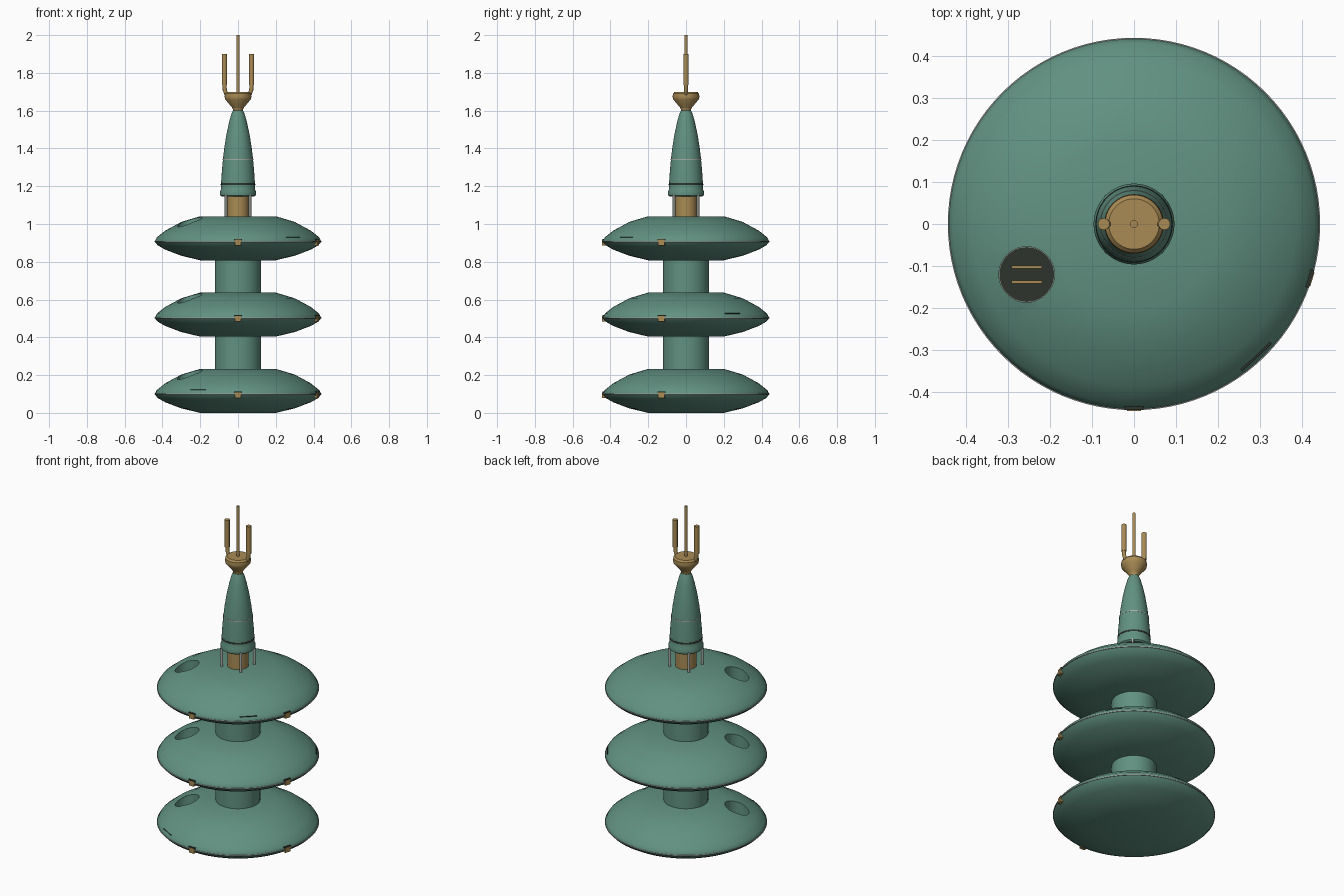
import bpy
import bmesh
from math import cos, sin, pi, radians, atan2
from mathutils import Vector, Matrix

cube = bpy.data.objects.get("Cube")
if cube:
    bpy.data.objects.remove(cube, do_unlink=True)


def material(name, rgb):
    m = bpy.data.materials.new(name)
    m.use_nodes = True
    m.diffuse_color = (*rgb, 1)
    m.node_tree.nodes["Principled BSDF"].inputs["Base Color"].default_value = (*rgb, 1)
    return m


GREEN = material("sea green paint", (0.12, 0.285, 0.22))
GOLD = material("aged brass", (0.40, 0.26, 0.09))
DARK = material("dark recess", (0.026, 0.034, 0.026))
GREY = material("pale steel", (0.40, 0.42, 0.39))


def finish(name, bm, mat):
    bmesh.ops.recalc_face_normals(bm, faces=bm.faces)
    mesh = bpy.data.meshes.new(name)
    bm.to_mesh(mesh)
    bm.free()
    mesh.materials.append(mat)
    ob = bpy.data.objects.new(name, mesh)
    bpy.context.collection.objects.link(ob)
    smooth(ob)
    return ob


def smooth(ob):
    bpy.ops.object.select_all(action="DESELECT")
    ob.select_set(True)
    bpy.context.view_layer.objects.active = ob
    bpy.ops.object.shade_smooth_by_angle(angle=radians(32))


def lathe(name, profile, mat, z=0, seg=64):
    """Closed solid of revolution from (radius, height) points."""
    bm = bmesh.new()
    rings = [[bm.verts.new((r * cos(2 * pi * i / seg), r * sin(2 * pi * i / seg), h + z))
              for i in range(seg)] for r, h in profile]
    for a, b in zip(rings, rings[1:]):
        for i in range(seg):
            j = (i + 1) % seg
            bm.faces.new((a[i], a[j], b[j], b[i]))
    bm.faces.new(rings[0])
    bm.faces.new(rings[-1])
    return finish(name, bm, mat)


def rod(name, start, end, r, mat, seg=20):
    start, end = Vector(start), Vector(end)
    d = end - start
    rot = Vector((0, 0, 1)).rotation_difference(d).to_matrix().to_4x4()
    bm = bmesh.new()
    bmesh.ops.create_cone(bm, cap_ends=True, segments=seg, radius1=r, radius2=r, depth=d.length,
                          matrix=Matrix.Translation((start + end) / 2) @ rot)
    return finish(name, bm, mat)


def box(name, centre, size, mat, angle=0, tilt=0):
    """Box whose local x points outward at the given angle."""
    bm = bmesh.new()
    bmesh.ops.create_cube(bm, size=1, matrix=Matrix.Translation(centre)
                          @ Matrix.Rotation(angle, 4, "Z") @ Matrix.Rotation(tilt, 4, "Y")
                          @ Matrix.Diagonal((*size, 1)))
    return finish(name, bm, mat)


# Three saucer decks with a recessed port, rim seam and latches
DECK = [(0.2, 0), (0.3, 0.024), (0.385, 0.056), (0.425, 0.079), (0.44, 0.097),
        (0.44, 0.101), (0.43, 0.121), (0.385, 0.157), (0.3, 0.203), (0.2, 0.233)]
STEP = 0.404
PORT = Vector((-0.255, -0.12, 0))
SLITS = [(-0.21, -0.37), (0.35, 0.245), (0.29, -0.315)]
for n, label in enumerate(("lower", "middle", "upper")):
    z = n * STEP
    deck = lathe(label + "_deck", DECK, GREEN, z, 96)
    floor = PORT + Vector((0, 0, z + 0.1))
    cutter = rod("port_cutter", floor, floor + Vector((0, 0, 0.3)), 0.066, GREEN, 40)
    cutter.hide_render = True
    cut = deck.modifiers.new("port", "BOOLEAN")
    cut.operation = "DIFFERENCE"
    cut.solver = "EXACT"
    cut.object = cutter
    bpy.context.view_layer.objects.active = deck
    bpy.ops.object.modifier_apply(modifier=cut.name)
    bpy.data.objects.remove(cutter, do_unlink=True)
    smooth(deck)

    rod(label + "_port_floor", floor, floor + Vector((0, 0, 0.004)), 0.065, DARK, 40)
    for dy in (0.018, -0.018):
        box(label + "_port_bar", floor + Vector((0, dy, 0.007)), (0.072, 0.007, 0.008), GOLD)

    lathe(label + "_rim_seam", [(0.43, 0.0965), (0.4425, 0.0965), (0.4425, 0.1015), (0.43, 0.1015)],
          GREY, z, 96)

    for a in (-pi / 2, atan2(-0.13, 0.42)):
        out = Vector((cos(a), sin(a), 0))
        box(label + "_latch", out * 0.435 + Vector((0, 0, z + 0.094)), (0.018, 0.034, 0.03), GOLD, a)
        box(label + "_latch_clip", out * 0.433 + Vector((0, 0, z + 0.109)), (0.018, 0.044, 0.008), DARK, a)

    sx, sy = SLITS[n]
    box(label + "_vent_slit", (sx, sy, z + 0.122), (0.006, 0.095, 0.003), DARK, atan2(sy, sx))

# Columns between the decks
for n, label in enumerate(("lower", "upper")):
    lathe(label + "_column", [(0.122, 0.22), (0.122, 0.42)], GREEN, n * STEP)

# Brass neck and its four struts
lathe("neck", [(0.058, 1.03), (0.058, 1.17)], GOLD, seg=48)
for k in range(4):
    a = pi / 4 + k * pi / 2
    x, y = 0.09 * cos(a), 0.09 * sin(a)
    rod("neck_strut", (x, y, 1.03), (x, y, 1.16), 0.007, GREY, 12)

# Tapered spire with bands
lathe("spire", [(0.085, 1.145), (0.094, 1.152), (0.096, 1.17), (0.091, 1.182), (0.09, 1.21),
                (0.086, 1.27), (0.08, 1.34), (0.073, 1.4), (0.062, 1.47), (0.047, 1.54),
                (0.036, 1.58), (0.027, 1.6)], GREEN)
lathe("spire_dark_band", [(0.08, 1.207), (0.0915, 1.207), (0.091, 1.217), (0.08, 1.217)], DARK)
lathe("spire_pale_band", [(0.07, 1.339), (0.081, 1.339), (0.081, 1.344), (0.07, 1.344)], GREY)

# Brass finial cup, central rod and two prongs
lathe("finial_cup", [(0.027, 1.585), (0.027, 1.608), (0.033, 1.618), (0.068, 1.66),
                     (0.071, 1.672), (0.069, 1.69), (0.06, 1.7)], GOLD, seg=40)
rod("finial_rod", (0, 0, 1.69), (0, 0, 2.0), 0.009, GOLD, 16)
for side, label in ((-1, "right"), (1, "left")):
    x = side * 0.072
    rod(label + "_prong", (x, 0, 1.735), (x, 0, 1.9), 0.014, GOLD)
    path = bpy.data.curves.new(label + "_prong_root", "CURVE")
    path.dimensions = "3D"
    path.bevel_depth = 0.011
    path.use_fill_caps = True
    points = [(0.05, 1.68), (0.063, 1.69), (0.07, 1.71), (0.072, 1.74)]
    line = path.splines.new("POLY")
    line.points.add(len(points) - 1)
    for p, (px, pz) in zip(line.points, points):
        p.co = (side * px, 0, pz, 1)
    path.materials.append(GOLD)
    bpy.context.collection.objects.link(bpy.data.objects.new(label + "_prong_root", path))
